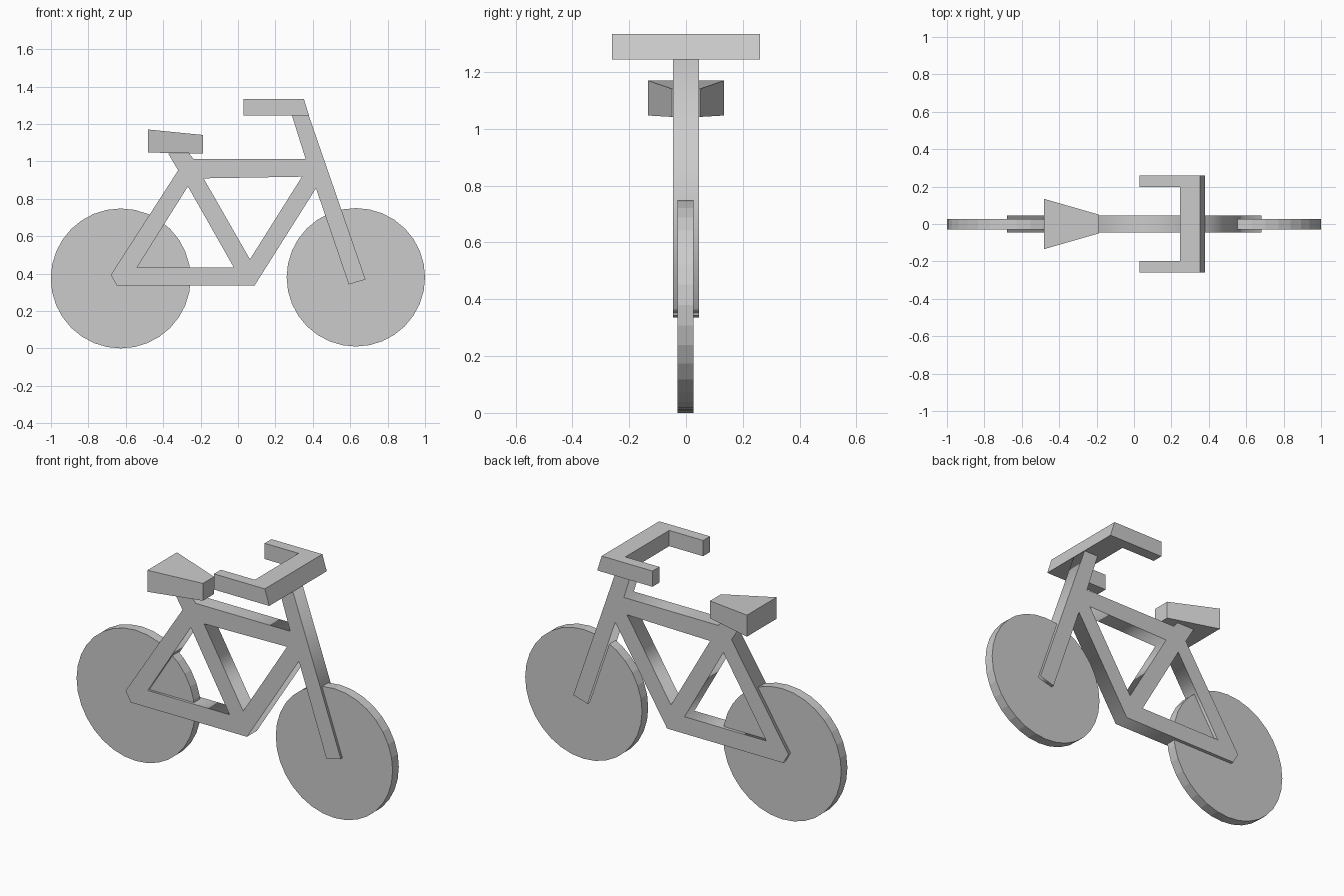
import bpy, bmesh, math

if "Cube" in bpy.data.objects:
    bpy.data.objects.remove(bpy.data.objects["Cube"])


def wheel(name, x, z, r):
    bpy.ops.mesh.primitive_cylinder_add(vertices=32, radius=r, depth=0.056,
                                        location=(x, -0.002, z),
                                        rotation=(math.pi / 2, 0, 0))
    ob = bpy.context.object
    ob.name = name
    bpy.ops.object.shade_smooth_by_angle(angle=math.radians(5))


def plate(name, loops, half):
    """Filled x-z outline with holes, extruded along y."""
    cu = bpy.data.curves.new(name, 'CURVE')
    cu.dimensions = '2D'
    cu.fill_mode = 'BOTH'
    cu.extrude = half
    for loop in loops:
        sp = cu.splines.new('POLY')
        sp.points.add(len(loop) - 1)
        for p, (x, z) in zip(sp.points, loop):
            p.co = (x, z, 0, 1)
        sp.use_cyclic_u = True
    ob = bpy.data.objects.new(name, cu)
    ob.rotation_euler.x = math.pi / 2
    bpy.context.collection.objects.link(ob)
    bpy.ops.object.select_all(action='DESELECT')
    bpy.context.view_layer.objects.active = ob
    ob.select_set(True)
    bpy.ops.object.convert(target='MESH')


def loft(name, bottom, top):
    """Solid between two matching loops of points."""
    bm = bmesh.new()
    lo = [bm.verts.new(p) for p in bottom]
    hi = [bm.verts.new(p) for p in top]
    n = len(lo)
    bm.faces.new(lo)
    bm.faces.new(hi)
    for i in range(n):
        j = (i + 1) % n
        bm.faces.new((lo[i], lo[j], hi[j], hi[i]))
    bmesh.ops.recalc_face_normals(bm, faces=bm.faces)
    me = bpy.data.meshes.new(name)
    bm.to_mesh(me)
    bm.free()
    bpy.context.collection.objects.link(bpy.data.objects.new(name, me))


# Wheels
wheel("rear_wheel", -0.627, 0.374, 0.374)
wheel("front_wheel", 0.63, 0.38, 0.37)

# Frame with fork, stem and seat post in one plate
outline = [(-0.647, 0.335), (-0.68, 0.393), (-0.32, 0.952), (-0.374, 1.043),
           (-0.262, 1.043), (-0.237, 1.012), (0.362, 1.012), (0.288, 1.246),
           (0.378, 1.246), (0.682, 0.368), (0.592, 0.342), (0.417, 0.856),
           (0.088, 0.335)]
rear_hole = [(-0.54, 0.432), (-0.268, 0.866), (-0.022, 0.432)]
main_hole = [(-0.184, 0.909), (0.342, 0.918), (0.064, 0.476)]
plate("frame", [outline, rear_hole, main_hole], 0.045)


# Handlebar: U shape with a sloping front face
def bar_loop(front, z):
    half = [(front, 0.26), (0.03, 0.26), (0.03, 0.198), (0.245, 0.198)]
    return ([(x, y, z) for x, y in half]
            + [(x, -y, z) for x, y in reversed(half)])


loft("handlebar", bar_loop(0.38, 1.244), bar_loop(0.352, 1.334))


# Seat: wedge, wider and taller at the back
def seat_loop(back_z, front_z):
    return [(-0.48, -0.134, back_z), (-0.187, -0.05, front_z),
            (-0.187, 0.05, front_z), (-0.48, 0.134, back_z)]


loft("seat", seat_loop(1.047, 1.042), seat_loop(1.17, 1.141))
